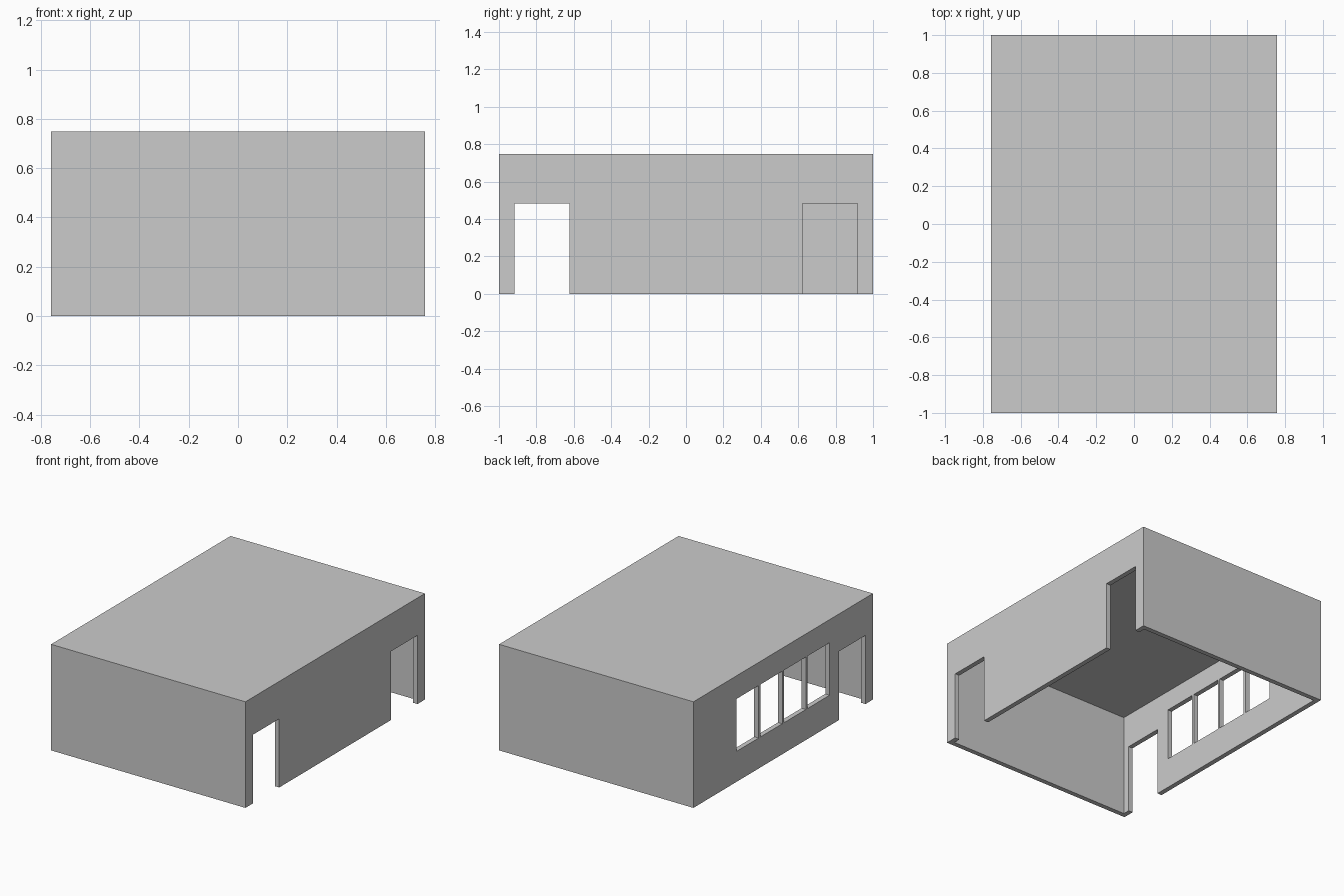
import bpy

if "Cube" in bpy.data.objects:
    bpy.data.objects.remove(bpy.data.objects["Cube"])

HALF_X, HALF_Y, HEIGHT = 0.758, 1.0, 0.748
WALL, ROOF = 0.034, 0.024
DOOR_NEAR, DOOR_FAR, DOOR_TOP = 0.623, 0.917, 0.484
SILL, LINTEL = 0.215, 0.585
WINDOW_W, WINDOW_PITCH = 0.244, 0.264


def box(name, lo, hi):
    """Axis-aligned box between two corners."""
    (x0, y0, z0), (x1, y1, z1) = lo, hi
    verts = [(x, y, z) for z in (z0, z1) for x, y in ((x0, y0), (x1, y0), (x1, y1), (x0, y1))]
    faces = [(3, 2, 1, 0), (4, 5, 6, 7)]
    faces += [(i, (i + 1) % 4, (i + 1) % 4 + 4, i + 4) for i in range(4)]
    mesh = bpy.data.meshes.new(name)
    mesh.from_pydata(verts, [], faces)
    obj = bpy.data.objects.new(name, mesh)
    bpy.context.collection.objects.link(obj)
    return obj


def cut(target, lo, hi):
    """Subtract a box from the target and remove the cutter."""
    cutter = box("cutter", lo, hi)
    cutter.hide_render = True
    mod = target.modifiers.new("cut", 'BOOLEAN')
    mod.operation, mod.solver, mod.object = 'DIFFERENCE', 'EXACT', cutter
    bpy.context.view_layer.objects.active = target
    bpy.ops.object.modifier_apply(modifier=mod.name)
    bpy.data.objects.remove(cutter)


def cut_side(target, side, y0, y1, z0, z1):
    """Opening through the left (-1) or right (+1) wall."""
    x0, x1 = sorted((side * (HALF_X - 2 * WALL), side * (HALF_X + 0.1)))
    cut(target, (x0, y0, z0), (x1, y1, z1))


# Walls and roof: one hollow shell, open underneath
room = box("room_shell", (-HALF_X, -HALF_Y, 0), (HALF_X, HALF_Y, HEIGHT))
cut(room, (WALL - HALF_X, WALL - HALF_Y, -0.1), (HALF_X - WALL, HALF_Y - WALL, HEIGHT - ROOF))

# Doorways: facing pair at the front, one more at the back of the right wall
for side in (-1, 1):
    cut_side(room, side, -DOOR_FAR, -DOOR_NEAR, -0.1, DOOR_TOP)
cut_side(room, 1, DOOR_NEAR, DOOR_FAR, -0.1, DOOR_TOP)

# Row of four windows in the left wall
for i in range(4):
    yc = (i - 1.5) * WINDOW_PITCH
    cut_side(room, -1, yc - WINDOW_W / 2, yc + WINDOW_W / 2, SILL, LINTEL)
